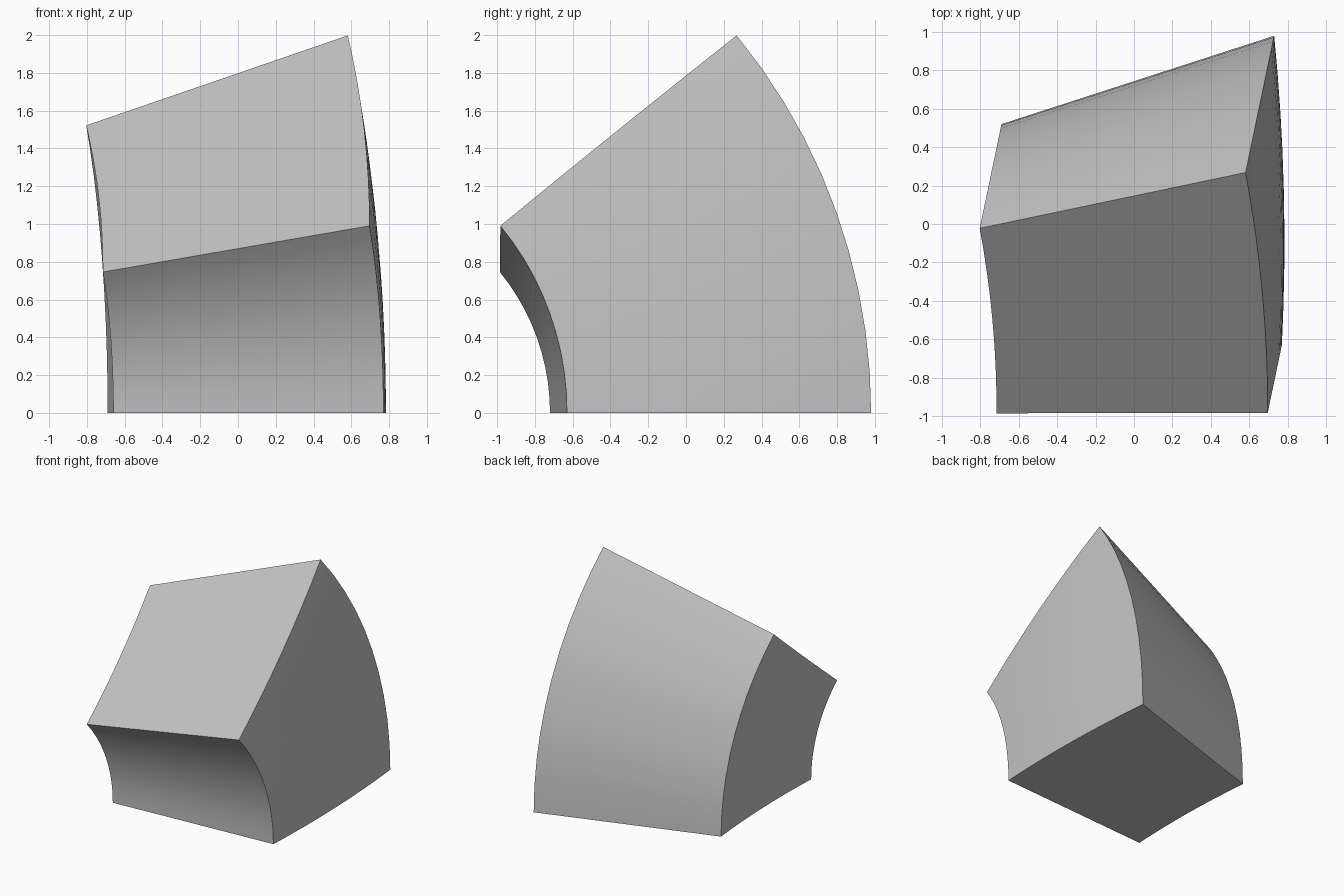
import bpy, bmesh, math
from mathutils import Vector, Matrix

cube = bpy.data.objects.get("Cube")
if cube:
    bpy.data.objects.remove(cube, do_unlink=True)

ROWS, STEPS = 8, 10
SWEEP = math.radians(40)

# Axis of the sweep, lying in the ground plane
TILT = math.radians(-11.8)
axis = Vector((math.cos(TILT), math.sin(TILT), 0))
radial = Vector((-axis.y, axis.x, 0))
pivot = -2.0 * radial


def arc(start, end, sag):
    """Shallow arc from start to end, bulging towards +x."""
    a, b = Vector((*start, 0)), Vector((*end, 0))
    side = (b - a).normalized().cross(Vector((0, 0, 1)))
    points = []
    for i in range(ROWS + 1):
        t = i / ROWS
        points.append(a.lerp(b, t) + side * sag * 4 * t * (1 - t))
    return points


# Section at ground level: concave side on -x, convex side on +x
near_side = arc((-0.66, -0.72), (-0.69, 0.52), 0.023)
far_side = arc((0.77, -0.63), (0.73, 0.98), 0.03)

bm = bmesh.new()
rings = []
for k in range(STEPS + 1):
    turn = Matrix.Rotation(SWEEP * k / STEPS, 3, axis)
    rings.append([[bm.verts.new(pivot + turn @ (p - pivot)) for p in side]
                  for side in (near_side, far_side)])

# Flat end faces
for ring in (rings[0], rings[-1]):
    bm.faces.new(ring[0] + ring[1][::-1])

# Curved walls between neighbouring sections
for lo, hi in zip(rings, rings[1:]):
    for s in range(2):
        for i in range(ROWS):
            bm.faces.new((lo[s][i], lo[s][i + 1], hi[s][i + 1], hi[s][i]))
    for i in (0, ROWS):
        bm.faces.new((lo[0][i], lo[1][i], hi[1][i], hi[0][i]))
bmesh.ops.recalc_face_normals(bm, faces=bm.faces[:])

mesh = bpy.data.meshes.new("curved_block")
bm.to_mesh(mesh)
bm.free()
block = bpy.data.objects.new("curved_block", mesh)
bpy.context.collection.objects.link(block)

# Single grey material
grey = bpy.data.materials.new("light_grey")
grey.use_nodes = True
colour = (0.55, 0.55, 0.55, 1)
grey.diffuse_color = colour
grey.node_tree.nodes["Principled BSDF"].inputs["Base Color"].default_value = colour
mesh.materials.append(grey)

bpy.ops.object.select_all(action='DESELECT')
block.select_set(True)
bpy.context.view_layer.objects.active = block
bpy.ops.object.shade_smooth_by_angle(angle=math.radians(30))
